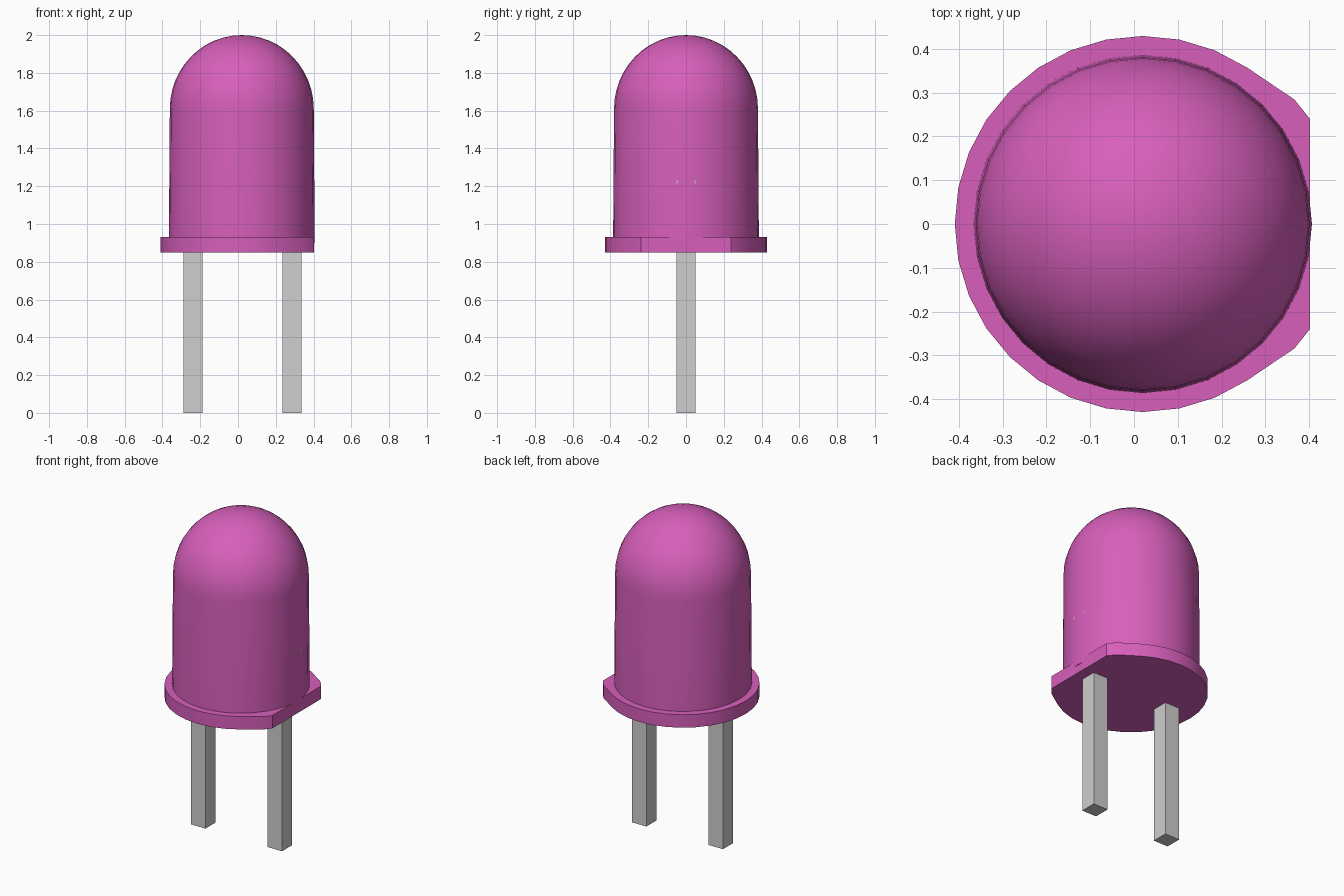
import bpy, bmesh, math

cube = bpy.data.objects.get("Cube")
if cube:
    bpy.data.objects.remove(cube, do_unlink=True)

CX = 0.02       # axis of the round bulb
SEGMENTS = 32


def make_material(name, color):
    mat = bpy.data.materials.new(name)
    mat.use_nodes = True
    mat.diffuse_color = color
    mat.node_tree.nodes["Principled BSDF"].inputs["Base Color"].default_value = color
    return mat


pink = make_material("pink_plastic", (0.68, 0.114, 0.497, 1))
steel = make_material("grey_metal", (0.62, 0.62, 0.62, 1))


def finish(name, bm, mat, smooth=False):
    bmesh.ops.recalc_face_normals(bm, faces=bm.faces)
    mesh = bpy.data.meshes.new(name)
    bm.to_mesh(mesh)
    bm.free()
    mesh.materials.append(mat)
    obj = bpy.data.objects.new(name, mesh)
    bpy.context.collection.objects.link(obj)
    if smooth:
        bpy.ops.object.select_all(action='DESELECT')
        obj.select_set(True)
        bpy.context.view_layer.objects.active = obj
        bpy.ops.object.shade_smooth_by_angle(angle=math.radians(30))
    return obj


def prism(name, outline, depth, mat, smooth=False):
    """Extrude a closed outline of 3D points along the depth vector."""
    bm = bmesh.new()
    face = bm.faces.new([bm.verts.new(p) for p in outline])
    ext = bmesh.ops.extrude_face_region(bm, geom=[face], use_keep_orig=True)
    verts = [v for v in ext["geom"] if isinstance(v, bmesh.types.BMVert)]
    bmesh.ops.translate(bm, verts=verts, vec=depth)
    return finish(name, bm, mat, smooth)


# Bulb: slightly tapered wall and a dome, spun around the axis
DOME_Z, DOME_R, DOME_H = 1.61, 0.381, 0.39
profile = [(0, 0.90), (0.386, 0.90)]
for i in range(13):
    a = math.pi / 2 * i / 12
    profile.append((DOME_R * math.cos(a), DOME_Z + DOME_H * math.sin(a)))
bm = bmesh.new()
verts = [bm.verts.new((CX + r, 0, z)) for r, z in profile]
edges = [bm.edges.new(pair) for pair in zip(verts, verts[1:])]
bmesh.ops.spin(bm, geom=verts + edges, cent=(CX, 0, 0), axis=(0, 0, 1),
               angle=math.tau, steps=SEGMENTS, use_merge=True)
bmesh.ops.remove_doubles(bm, verts=bm.verts, dist=0.0005)
finish("bulb", bm, pink, smooth=True)

# Flange: round rim with one flat side towards +x
RIM_R, RIM_Z = 0.429, 0.85
rim = [(0.402, 0.239), (0.366, 0.284)]
for k in range(5, SEGMENTS - 4):
    a = math.tau * k / SEGMENTS
    rim.append((CX + RIM_R * math.cos(a), RIM_R * math.sin(a)))
rim += [(0.366, -0.284), (0.402, -0.239)]
prism("flange", [(x, y, RIM_Z) for x, y in rim], (0, 0, 0.08), pink, smooth=True)

# Square wire leads, running up into the bulb
for name, x, top in (("right_lead", -0.238, 1.15), ("left_lead", 0.286, 1.19)):
    outline = [(x - 0.05, -0.05, 0), (x + 0.05, -0.05, 0),
               (x + 0.05, 0.05, 0), (x - 0.05, 0.05, 0)]
    prism(name, outline, (0, 0, top), steel)

# Flared tip of the left lead, its corners just breaking the bulb wall
tip = [(0.236, 1.10), (0.336, 1.10), (0.3975, 1.18), (0.3998, 1.23), (0.236, 1.23)]
prism("left_lead_tip", [(x, -0.05, z) for x, z in tip], (0, 0.10, 0), steel)
